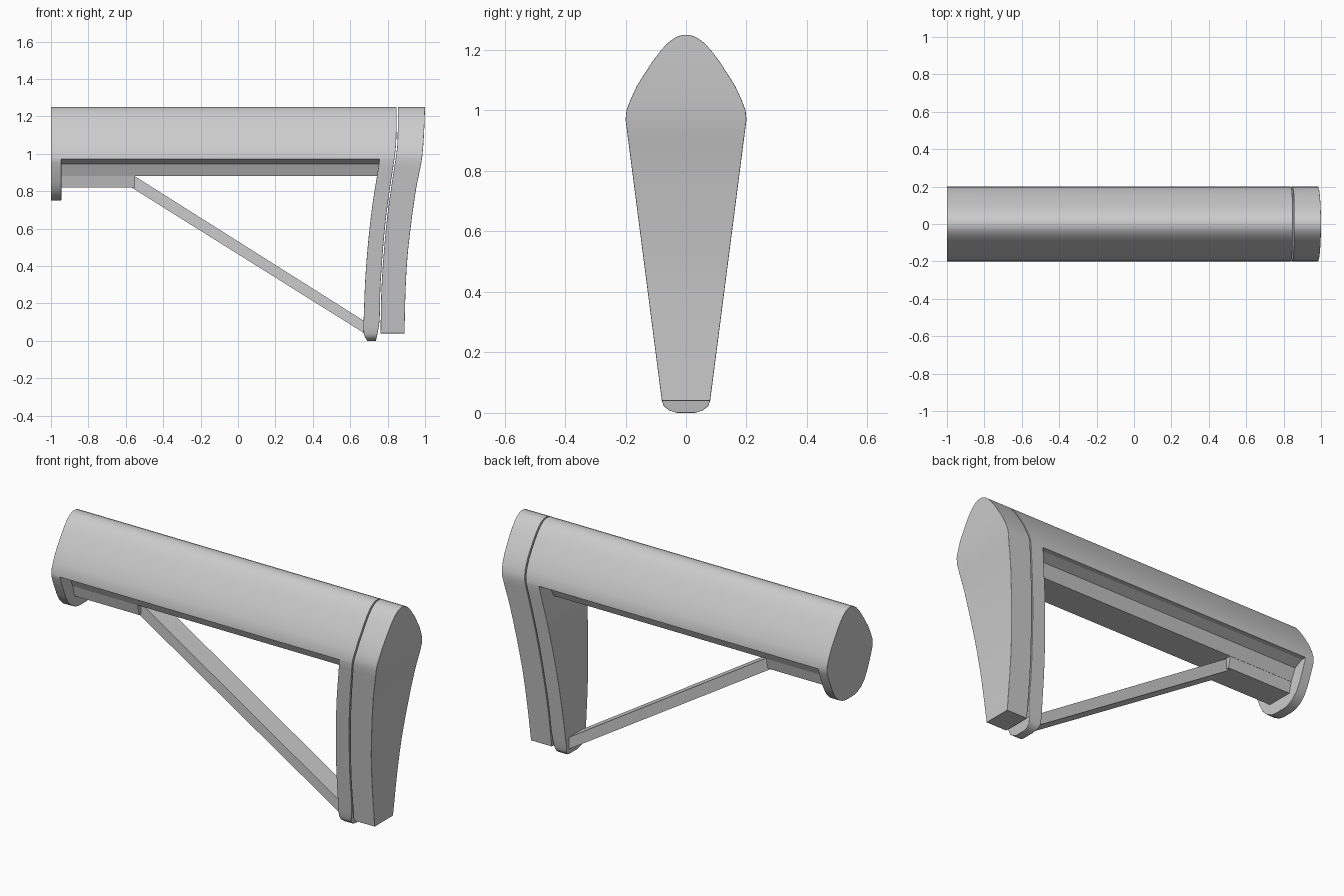
import bpy, bmesh

if "Cube" in bpy.data.objects:
    bpy.data.objects.remove(bpy.data.objects["Cube"])


def curve(points):
    """Smooth x(z) function through (z, x) points (cubic Hermite)."""
    def f(z):
        n = len(points)
        i = 0
        while i < n - 2 and z > points[i + 1][0]:
            i += 1

        def slope(k):
            a, b = points[max(k - 1, 0)], points[min(k + 1, n - 1)]
            return (b[1] - a[1]) / (b[0] - a[0])
        (z0, x0), (z1, x1) = points[i], points[i + 1]
        h = z1 - z0
        t = min(max((z - z0) / h, 0), 1)
        return ((2*t**3 - 3*t**2 + 1) * x0 + (t**3 - 2*t**2 + t) * h * slope(i)
                + (3*t**2 - 2*t**3) * x1 + (t**3 - t**2) * h * slope(i + 1))
    return f


def slab(name, outline, front, back, bevel=0.0):
    """Mirrored y-z outline (bottom to top half points) spanning front(z)..back(z) in x."""
    rows = [outline[0]]
    for (y0, z0), (y1, z1) in zip(outline, outline[1:]):
        n = max(1, int((z1 - z0) / 0.04))
        rows += [(y0 + (y1 - y0) * k / n, z0 + (z1 - z0) * k / n) for k in range(1, n + 1)]
    bm = bmesh.new()
    rings = []
    for y, z in rows:
        a, b = front(z), back(z)
        if y > 1e-5:
            rings.append([bm.verts.new(p) for p in ((a, -y, z), (b, -y, z), (b, y, z), (a, y, z))])
        else:
            va, vb = bm.verts.new((a, 0, z)), bm.verts.new((b, 0, z))
            rings.append([va, vb, vb, va])
    for r, s in zip(rings, rings[1:]):
        for i in range(4):
            j = (i + 1) % 4
            face = list(dict.fromkeys([r[i], r[j], s[j], s[i]]))
            if len(face) > 2:
                bm.faces.new(face)
    for r in (rings[0], rings[-1]):
        if len(set(r)) == 4:
            bm.faces.new(r)
    return finish(name, bm, bevel)


def finish(name, bm, bevel):
    bmesh.ops.recalc_face_normals(bm, faces=bm.faces)
    mesh = bpy.data.meshes.new(name)
    bm.to_mesh(mesh)
    bm.free()
    ob = bpy.data.objects.new(name, mesh)
    bpy.context.collection.objects.link(ob)
    if bevel:
        m = ob.modifiers.new("rounding", 'BEVEL')
        m.width = bevel
        m.segments = 4
        m.limit_method = 'ANGLE'
        m.angle_limit = 0.9
    bpy.ops.object.select_all(action='DESELECT')
    bpy.context.view_layer.objects.active = ob
    ob.select_set(True)
    bpy.ops.object.shade_smooth_by_angle(angle=0.6)
    return ob


def const(x):
    return lambda z: x


# Shared rounded-arch top and the curves of the rear end
arch = [(0.2, 0.97), (0.197, 1.0), (0.184, 1.035), (0.163, 1.08), (0.138, 1.12),
        (0.112, 1.16), (0.086, 1.195), (0.062, 1.222), (0.036, 1.241),
        (0.018, 1.248), (0.0, 1.25)]
seam = curve([(0, 0.738), (0.1, 0.756), (0.3, 0.762), (0.6, 0.785), (0.8, 0.81),
              (0.95, 0.833), (1.05, 0.845), (1.25, 0.848)])
inner = curve([(0, 0.69), (0.04, 0.672), (0.12, 0.672), (0.4, 0.685), (0.7, 0.715),
               (0.96, 0.755), (1.25, 0.79)])
pad_front = curve([(0.04, 0.762), (0.3, 0.768), (0.6, 0.791), (0.8, 0.816),
                   (0.95, 0.839), (1.05, 0.852), (1.25, 0.855)])
pad_back = curve([(0.04, 0.89), (0.3, 0.897), (0.5, 0.911), (0.8, 0.95),
                  (0.97, 0.983), (1.1, 0.994), (1.25, 1.0)])

# Upper shell of the stock
slab("upper_shell", arch, const(-0.99), seam, 0.01)

# Front end plate, dropping below the shell
slab("front_plate", [(0.03, 0.75), (0.065, 0.757), (0.1, 0.775), (0.13, 0.805),
                     (0.155, 0.85), (0.18, 0.91), (0.195, 0.95)] + arch,
     const(-1.0), const(-0.945), 0.008)

# Underside: sloped shoulder, rail, and deeper front keel
slab("under_rail", [(0.09, 0.88), (0.12, 0.945), (0.192, 0.98)], const(-0.96), const(0.78))
slab("front_keel", [(0.075, 0.82), (0.09, 0.885)], const(-0.96), const(-0.55))

# Rear frame plate and rubber pad behind it
slab("rear_frame", [(0.03, 0.0), (0.055, 0.008), (0.073, 0.022), (0.08, 0.04)] + arch,
     inner, seam, 0.012)
slab("butt_pad", [(0.08, 0.04)] + arch, pad_front, pad_back, 0.024)

# Diagonal strut
bm = bmesh.new()
side = [(-0.57, 0.82), (-0.56, 0.885), (0.70, 0.09), (0.70, 0.025)]
face = bm.faces.new([bm.verts.new((x, -0.06, z)) for x, z in side])
ext = bmesh.ops.extrude_face_region(bm, geom=[face])
bmesh.ops.translate(bm, vec=(0, 0.12, 0),
                    verts=[v for v in ext['geom'] if isinstance(v, bmesh.types.BMVert)])
finish("diagonal_strut", bm, 0.0)
